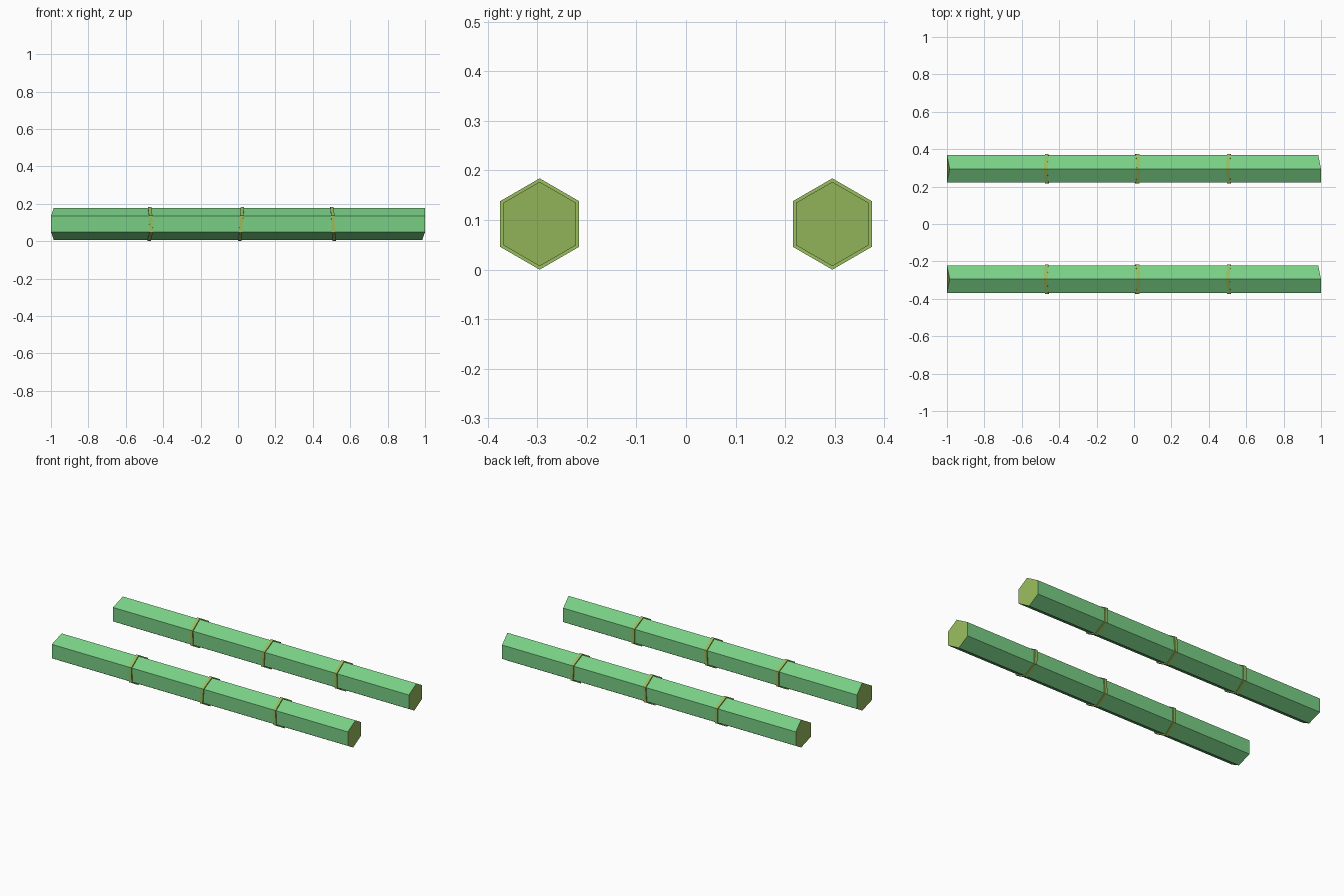
import bpy, bmesh
from math import sin, cos, pi

if "Cube" in bpy.data.objects:
    bpy.data.objects.remove(bpy.data.objects["Cube"])


def material(name, rgb):
    m = bpy.data.materials.new(name)
    m.diffuse_color = (*rgb, 1)
    m.use_nodes = True
    m.node_tree.nodes["Principled BSDF"].inputs["Base Color"].default_value = m.diffuse_color
    return m


GREEN = material("stalk_green", (0.19, 0.62, 0.23))
OLIVE = material("cut_olive", (0.31, 0.50, 0.11))
CENTRE_Z = 0.092


def hex_loop(bm, radius, xs, y):
    # corners run: top, front upper, front lower, bottom, back lower, back upper
    return [bm.verts.new((x, y - radius * sin(i * pi / 3),
                          CENTRE_Z + radius * cos(i * pi / 3)))
            for i, x in enumerate(xs)]


def bridge(bm, a, b):
    for i in range(6):
        j = (i + 1) % 6
        bm.faces.new((a[i], a[j], b[j], b[i]))


def finish(bm, name, mats):
    bmesh.ops.recalc_face_normals(bm, faces=bm.faces)
    mesh = bpy.data.meshes.new(name)
    bm.to_mesh(mesh)
    bm.free()
    for m in mats:
        mesh.materials.append(m)
    bpy.context.collection.objects.link(bpy.data.objects.new(name, mesh))


def stalk(name, y):
    # hexagonal stalk with roughly cut ends
    bm = bmesh.new()
    left = hex_loop(bm, 0.085, (-0.985, -1, -1, -0.985, -1, -1), y)
    right = hex_loop(bm, 0.085, (1, 1, 1, 0.985, 0.985, 0.985), y)
    bridge(bm, left, right)
    for end in (left, right):
        bm.faces.new(end).material_index = 1
    finish(bm, name, (GREEN, OLIVE))


def node_ring(name, y, xs, half=0.009):
    # closed band around the stalk, slightly skewed
    bm = bmesh.new()
    loops = [hex_loop(bm, r, [x + s * half for x in xs], y)
             for r, s in ((0.092, -1), (0.092, 1), (0.083, 1), (0.083, -1))]
    for i in range(4):
        bridge(bm, loops[i], loops[(i + 1) % 4])
    finish(bm, name, (OLIVE,))


RINGS = (
    (-0.473, -0.467, -0.464, -0.476, -0.467, -0.467),
    (0.024, 0.020, 0.014, 0.010, 0.014, 0.020),
    (0.502, 0.507, 0.510, 0.514, 0.510, 0.507),
)

# matching front and back stalks
for side, y in (("front", -0.295), ("back", 0.295)):
    stalk(side + "_stalk", y)
    for n, xs in enumerate(RINGS, 1):
        node_ring(f"{side}_node_ring_{n}", y, xs)
